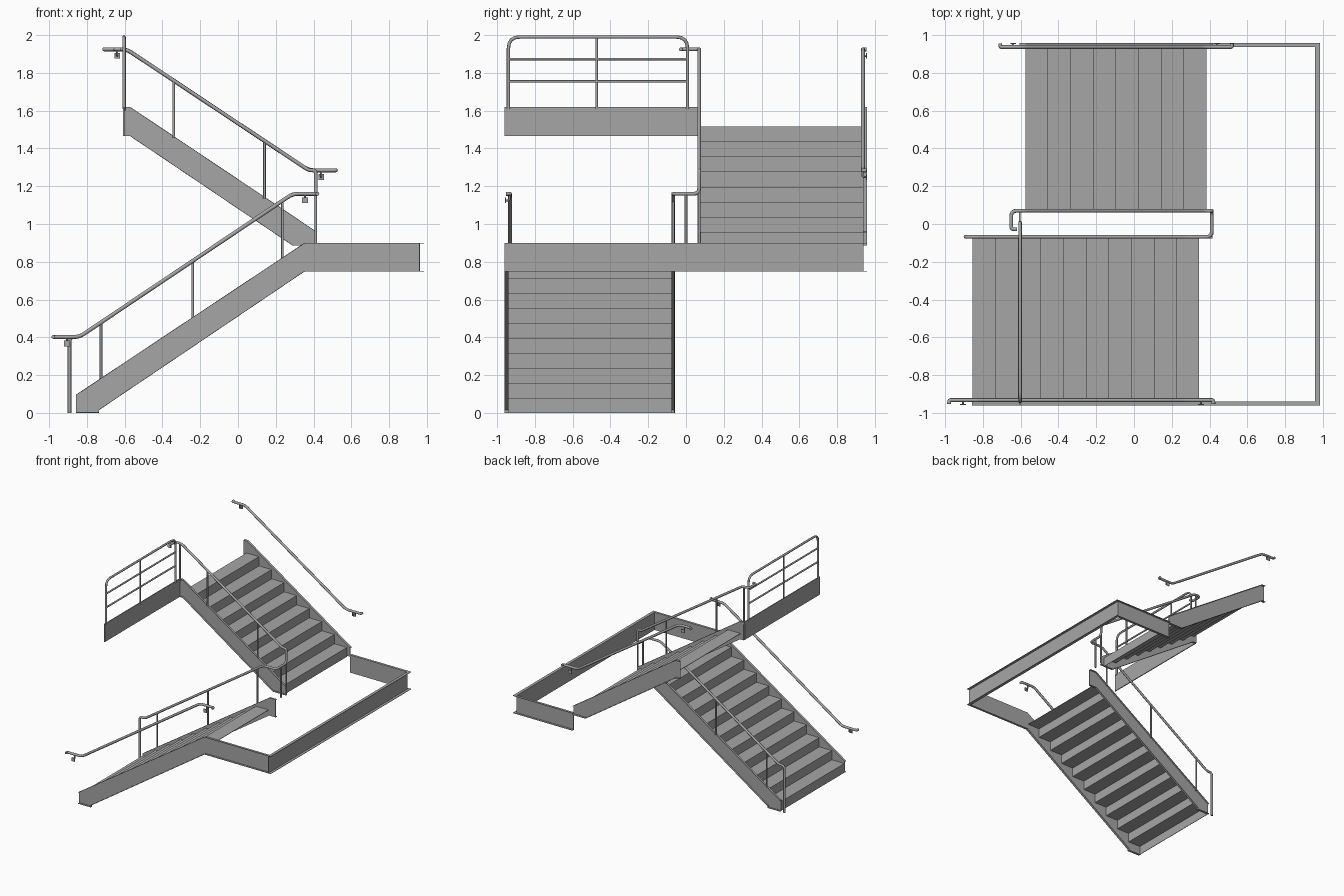
import bpy, bmesh, math
from mathutils import Vector

if "Cube" in bpy.data.objects:
    bpy.data.objects.remove(bpy.data.objects["Cube"])

steel = bpy.data.materials.new("steel grey")
steel.diffuse_color = (0.38, 0.38, 0.38, 1)
steel.use_nodes = True
steel.node_tree.nodes["Principled BSDF"].inputs["Base Color"].default_value = steel.diffuse_color
T = 0.004          # plate thickness
R, RP = 0.0105, 0.007   # rail and post radius


def add(name, mesh):
    ob = bpy.data.objects.new(name, mesh)
    bpy.context.collection.objects.link(ob)
    mesh.materials.clear()
    mesh.materials.append(steel)
    return ob


def prisms(name, parts):
    """Each part is (xz profile, y0, y1); all are joined in one object."""
    bm = bmesh.new()
    for prof, y0, y1 in parts:
        a = [bm.verts.new((x, y0, z)) for x, z in prof]
        b = [bm.verts.new((x, y1, z)) for x, z in prof]
        bm.faces.new(a)
        bm.faces.new(b[::-1])
        n = len(prof)
        for i in range(n):
            j = (i + 1) % n
            bm.faces.new((a[j], a[i], b[i], b[j]))
    bmesh.ops.recalc_face_normals(bm, faces=bm.faces)
    me = bpy.data.meshes.new(name)
    bm.to_mesh(me)
    bm.free()
    return add(name, me)


def rect(x0, x1, z0, z1):
    return [(x0, z0), (x1, z0), (x1, z1), (x0, z1)]


def channel(name, top, bottom, web_y, flange_y):
    """Channel stringer: web plate plus thin flanges along both edges."""
    s = math.copysign(T, flange_y - web_y)
    parts = [(top + bottom[::-1], web_y, web_y + s)]
    for chain, dz in ((top, -T), (bottom, T)):
        shifted = [(x, z + dz) for x, z in chain]
        parts.append((chain + shifted[::-1], web_y, flange_y))
    return prisms(name, parts)


def rounded(pts, r):
    pts = [Vector(p) for p in pts]
    out = [pts[0]]
    for a, p, b in zip(pts, pts[1:], pts[2:]):
        u, v = a - p, b - p
        d = min(r, u.length * 0.48, v.length * 0.48)
        s, e = p + u.normalized() * d, p + v.normalized() * d
        for i in range(5):
            t = i / 4
            out.append(s * (1 - t) ** 2 + p * 2 * t * (1 - t) + e * t * t)
    return out + [pts[-1]]


def tubes(name, paths, radius, bend=0.03):
    cu = bpy.data.curves.new(name, 'CURVE')
    cu.dimensions = '3D'
    cu.bevel_depth = radius
    cu.bevel_resolution = 2
    cu.use_fill_caps = True
    for path in paths:
        pts = rounded(path, bend)
        sp = cu.splines.new('POLY')
        sp.points.add(len(pts) - 1)
        for q, p in zip(sp.points, pts):
            q.co = (*p, 1)
    tmp = bpy.data.objects.new(name + "_path", cu)
    bpy.context.collection.objects.link(tmp)
    dg = bpy.context.evaluated_depsgraph_get()
    me = bpy.data.meshes.new_from_object(tmp.evaluated_get(dg))
    bpy.data.objects.remove(tmp)
    ob = add(name, me)
    bpy.context.view_layer.objects.active = ob
    ob.select_set(True)
    bpy.ops.object.shade_smooth_by_angle(angle=math.radians(50))
    ob.select_set(False)
    return ob


def steps(name, x, z, dx, rise, n, y0, y1):
    """Folded plate of risers and treads."""
    top = [(x, z)]
    for i in range(n):
        top += [(x + dx * i, z + rise * (i + 1)), (x + dx * (i + 1), z + rise * (i + 1))]
    s = math.copysign(T, dx)
    under = [(px + s, pz - T) for px, pz in top]
    under[0] = (x + s, z)
    under[-1] = (top[-1][0], top[-1][1] - T)
    prisms(name, [(top + under[::-1], y0, y1)])


# Lower flight
steps("lower_steps", -0.855, 0.0, 0.12, 0.0795, 10, -0.94, -0.078)
low_top = [(-0.857, 0.097), (0.352, 0.9)]
low_bot = [(-0.857, 0.0), (-0.735, 0.0), (-0.735, 0.015), (0.352, 0.748)]
channel("lower_outer_stringer", low_top + [(0.963, 0.9)], low_bot + [(0.963, 0.748)], -0.94, -0.96)
channel("lower_inner_stringer", low_top + [(0.415, 0.9)], low_bot + [(0.415, 0.748)], -0.078, -0.06)

# Upper flight
steps("upper_steps", 0.385, 0.877, -0.12, 0.08, 8, 0.078, 0.937)
up_top = [(-0.605, 1.62), (-0.571, 1.62), (0.415, 0.96)]
up_bot = [(-0.605, 1.465), (-0.571, 1.465), (0.29, 0.885), (0.415, 0.885)]
channel("upper_outer_stringer", up_top, up_bot, 0.937, 0.958)
channel("upper_inner_stringer", up_top, up_bot, 0.078, 0.06)

# Landing frame and upper floor fascia
channel("landing_back_channel", [(0.415, 0.9), (0.963, 0.9)], [(0.415, 0.748), (0.963, 0.748)], 0.937, 0.958)
prisms("landing_end_channel", [
    (rect(0.963 - T, 0.963, 0.748, 0.9), -0.96, 0.94),
    (rect(0.963 - T, 0.984, 0.9 - T, 0.9), -0.96, 0.958),
    (rect(0.963 - T, 0.984, 0.748, 0.748 + T), -0.96, 0.958)])
prisms("floor_fascia", [(rect(-0.608, -0.6, 1.465, 1.62), -0.96, 0.065)])

# Wall handrails with returned ends
tubes("lower_wall_rail", [[(-0.978, -0.952, 0.402), (-0.978, -0.932, 0.402), (-0.84, -0.932, 0.402),
      (0.29, -0.932, 1.16), (0.42, -0.932, 1.16), (0.42, -0.952, 1.16)]], R)
tubes("upper_wall_rail", [[(-0.708, 0.955, 1.925), (-0.708, 0.937, 1.925), (-0.59, 0.937, 1.925),
      (0.375, 0.937, 1.284), (0.518, 0.937, 1.284), (0.518, 0.955, 1.284)]], R)

# Wall brackets under those rails
for i, (x, z, s) in enumerate([(-0.905, 0.402, -1), (0.355, 1.16, -1), (-0.64, 1.925, 1), (0.44, 1.284, 1)]):
    y = 0.934 * s
    tubes(f"bracket_arm_{i}", [[(x, y, z), (x, y, z - 0.035), (x, 0.955 * s, z - 0.035)]], 0.005, 0.012)
    prisms(f"bracket_plate_{i}", [(rect(x - 0.015, x + 0.015, z - 0.05, z - 0.02), 0.952 * s, 0.958 * s)])

# Continuous inner handrail turning at the landing and at the top
yl, yu = -0.068, 0.07
tubes("inner_rail", [[(-0.892, yl, 0.0), (-0.892, yl, 0.402), (-0.84, yl, 0.402), (0.29, yl, 1.16),
      (0.412, yl, 1.16), (0.412, yu, 1.16), (0.412, yu, 1.284), (0.375, yu, 1.284),
      (-0.59, yu, 1.925), (-0.65, yu, 1.925), (-0.65, -0.028, 1.925), (-0.62, -0.028, 1.925)]], R * 0.95)


def low_z(x):
    return 0.097 + (x + 0.857) * 0.664


def up_z(x):
    return 1.62 - (x + 0.571) * 0.669


posts = [[(x, yl, low_z(x) - 0.01), (x, yl, low_z(x) + 0.295)] for x in (-0.725, -0.24, 0.235)]
posts += [[(x, yu, up_z(x) - 0.01), (x, yu, up_z(x) + 0.29)] for x in (-0.34, 0.14)]
posts += [[(0.412, 0.0, 0.89), (0.412, 0.0, 1.16)], [(0.412, yu, 0.9), (0.412, yu, 1.17)],
          [(-0.603, yu, 1.6), (-0.603, yu, 1.925)]]
tubes("inner_rail_posts", posts, RP)

# Guard rail on the upper floor edge
gx = -0.603
tubes("guard_frame", [[(gx, -0.94, 1.61), (gx, -0.94, 1.99), (gx, 0.008, 1.99), (gx, 0.008, 1.61)]], 0.009, 0.06)
tubes("guard_bars", [[(gx, -0.94, z), (gx, 0.008, z)] for z in (1.755, 1.873)]
      + [[(gx, -0.473, 1.61), (gx, -0.473, 1.99)]], RP)
